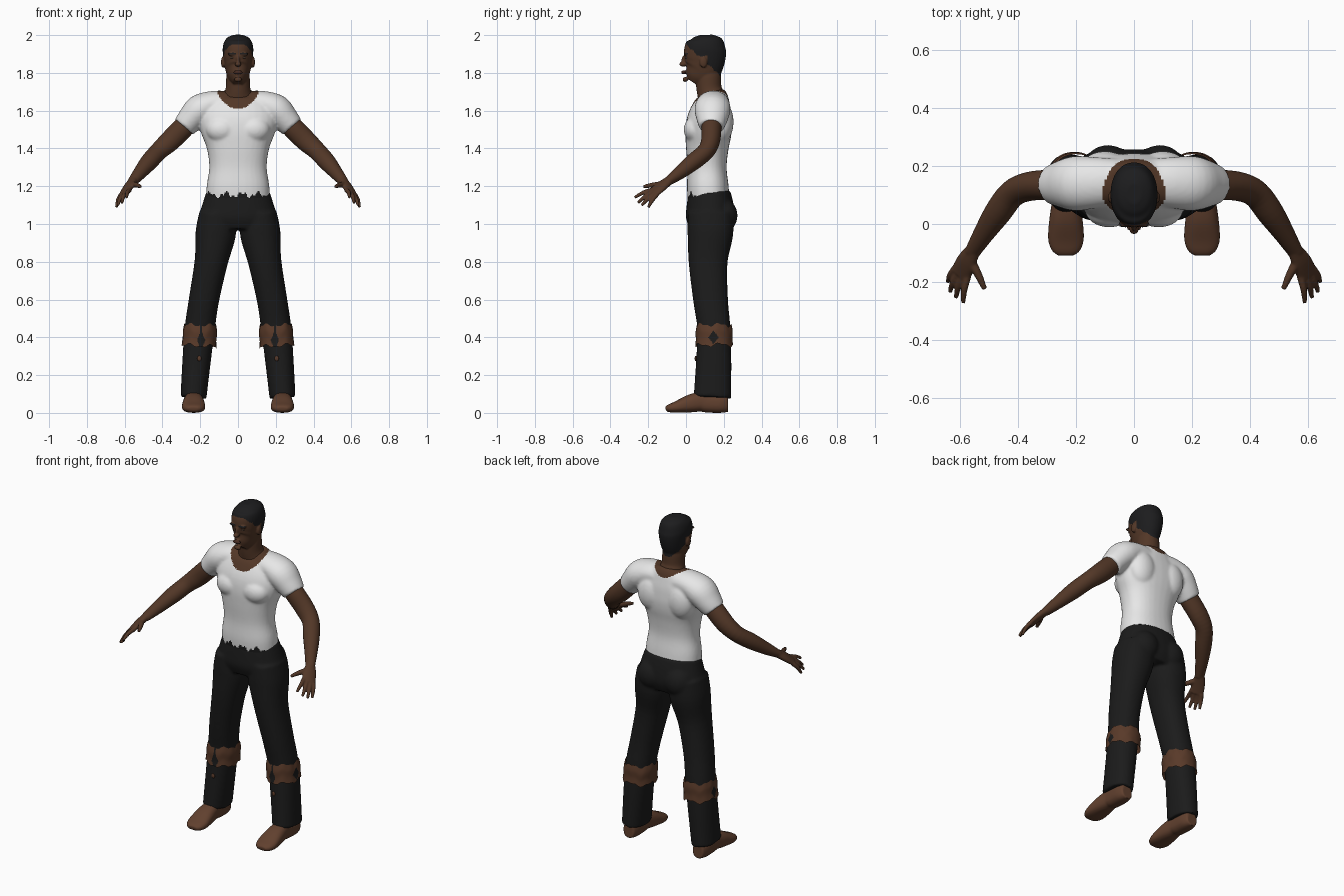
import bpy, bmesh, math
from mathutils import Vector, Matrix

cube = bpy.data.objects.get("Cube")
if cube:
    bpy.data.objects.remove(cube, do_unlink=True)


def material(name, r, g, b):
    m = bpy.data.materials.new(name)
    m.use_nodes = True
    m.diffuse_color = (r, g, b, 1)
    bsdf = m.node_tree.nodes["Principled BSDF"]
    bsdf.inputs["Base Color"].default_value = (r, g, b, 1)
    bsdf.inputs["Roughness"].default_value = 0.8
    return m


skin = material("dark skin", .085, .038, .02)
lip = material("lips", .06, .024, .016)
eye = material("eye", .16, .11, .08)
hair = material("black hair", .012, .012, .013)
white = material("white cotton", .8, .8, .8)
black = material("black denim", .011, .011, .011)
leather = material("brown leather", .12, .052, .028)
strap = material("brown strap", .1, .042, .022)


def catmull(p0, p1, p2, p3, t):
    return [.5 * (2 * b + (c - a) * t + (2 * a - 5 * b + 4 * c - d) * t * t
                  + (3 * b - a - 3 * c + d) * t ** 3)
            for a, b, c, d in zip(p0, p1, p2, p3)]


def smooth_path(rows, steps=4):
    out = []
    for i in range(len(rows) - 1):
        before, after = rows[max(i - 1, 0)], rows[min(i + 2, len(rows) - 1)]
        out += [catmull(before, rows[i], rows[i + 1], after, k / steps) for k in range(steps)]
    return out + [list(rows[-1])]


def tube(bm, rows, side=(1, 0, 0), power=2, segments=32, caps=True, mirror=1):
    """Loft superellipses; each row is x, y, z, half width, half depth."""
    path = smooth_path([(r[0] * mirror, *r[1:]) for r in rows])
    points = [Vector(r[:3]) for r in path]
    side = Vector((side[0] * mirror, side[1], side[2]))
    rings = []
    for i, r in enumerate(path):
        t = (points[min(i + 1, len(points) - 1)] - points[max(i - 1, 0)]).normalized()
        u = (side - t * side.dot(t)).normalized()
        v = t.cross(u)
        ring = []
        for k in range(segments):
            a = math.tau * k / segments
            c, s = math.cos(a), math.sin(a)
            c = math.copysign(abs(c) ** (2 / power), c)
            s = math.copysign(abs(s) ** (2 / power), s)
            ring.append(bm.verts.new(points[i] + u * c * r[3] + v * s * r[4]))
        rings.append(ring)
    for lower, upper in zip(rings, rings[1:]):
        for k in range(segments):
            n = (k + 1) % segments
            bm.faces.new((lower[k], lower[n], upper[n], upper[k]))
    if caps:
        bm.faces.new(rings[0][::-1])
        bm.faces.new(rings[-1])


def profile(rows, x=0):
    """Rows of height, front, back, half width become tube rows."""
    return [(x, (f + b) / 2, z, w, (b - f) / 2) for z, f, b, w in rows]


def ball(bm, center, size):
    m = Matrix.Translation(center) @ Matrix.Diagonal((*size, 1))
    bmesh.ops.create_uvsphere(bm, u_segments=24, v_segments=16, radius=1, matrix=m)


def finish(name, bm, mats, voxel=0, smoothing=0, rule=None):
    mesh = bpy.data.meshes.new(name)
    bm.to_mesh(mesh)
    bm.free()
    obj = bpy.data.objects.new(name, mesh)
    bpy.context.collection.objects.link(obj)
    bpy.ops.object.select_all(action='DESELECT')
    obj.select_set(True)
    bpy.context.view_layer.objects.active = obj
    if voxel:
        remesh = obj.modifiers.new("blend", 'REMESH')
        remesh.mode, remesh.voxel_size = 'VOXEL', voxel
        soften = obj.modifiers.new("soften", 'SMOOTH')
        soften.iterations = smoothing
        for m in list(obj.modifiers):
            bpy.ops.object.modifier_apply(modifier=m.name)
    mesh = obj.data
    mesh.materials.clear()
    for m in mats:
        mesh.materials.append(m)
    for p in mesh.polygons:
        p.material_index = rule(p.center) if rule else 0
    bpy.ops.object.shade_smooth_by_angle(angle=math.radians(50))
    return obj


# Shirt with sleeves, scooped neckline and ragged hem
bm = bmesh.new()
tube(bm, profile([(1.11, .012, .232, .168), (1.2, .005, .225, .166), (1.3, .008, .215, .152),
                  (1.4, .0, .225, .165), (1.48, -.004, .24, .195), (1.55, .005, .245, .21),
                  (1.62, .035, .24, .19), (1.67, .065, .225, .13), (1.7, .08, .2, .085)]), power=2.3)
for s in (1, -1):
    tube(bm, [(.05, .145, 1.64, .08, .065), (.13, .143, 1.637, .088, .068), (.2, .14, 1.605, .095, .082),
              (.25, .138, 1.555, .082, .072), (.287, .135, 1.513, .066, .062)], side=(0, 1, 0), mirror=s)
    ball(bm, (s * .085, .05, 1.5), (.085, .062, .07))
    ball(bm, (s * .1, .19, 1.54), (.085, .062, .11))


def shirt_rule(c):
    base = 1.61 + .055 * min(max((c.y - .06) / .14, 0), 1)
    if c.z > base + 6 * c.x ** 2:
        return 1
    ragged = .012 * math.sin(c.x * 75) + .008 * math.sin(c.x * 190) if c.y < .1 else 0
    return 2 if c.z < 1.155 + ragged else 0


finish("shirt", bm, [white, skin, black], .0075, 8, shirt_rule)

# Arms with hands
spread = (.045, .025, -.025)
for s, label in ((1, "left"), (-1, "right")):
    bm = bmesh.new()
    tube(bm, [(.25, .138, 1.55, .052, .052), (.29, .135, 1.51, .057, .053), (.36, .13, 1.44, .056, .05),
              (.42, .105, 1.385, .049, .046), (.47, .04, 1.33, .047, .045), (.52, -.035, 1.27, .036, .035),
              (.56, -.1, 1.222, .027, .022)], mirror=s)
    tube(bm, [(.555, -.09, 1.23, .026, .022), (.578, -.13, 1.2, .037, .02),
              (.6, -.175, 1.163, .04, .015)], side=spread, mirror=s)
    tips = [(.59, -.272, 1.14), (.615, -.255, 1.112), (.636, -.235, 1.098), (.643, -.2, 1.088)]
    for i, tip in enumerate(tips):
        k = Vector((.574, -.18, 1.18)) + Vector(spread) * i / 3
        mid = k.lerp(Vector(tip), .5) + Vector((.004, 0, .006))
        tube(bm, [(*k, .013, .013), (*mid, .0115, .0115), (*tip, .008, .008)],
             side=spread, segments=12, mirror=s)
    tube(bm, [(.57, -.115, 1.212, .017, .017), (.538, -.175, 1.206, .014, .014),
              (.516, -.225, 1.198, .009, .009)], segments=12, mirror=s)
    finish(label + "_arm", bm, [skin], .005, 3)

# Neck and head, with the hairline set by height
bm = bmesh.new()
tube(bm, profile([(1.62, .08, .2, .09), (1.68, .062, .2, .078), (1.72, .055, .188, .065),
                  (1.78, .05, .186, .062), (1.82, .05, .185, .055)]))
tube(bm, profile([(1.75, .004, .07, .026), (1.775, -.012, .12, .048), (1.81, -.014, .175, .064),
                  (1.85, -.01, .2, .073), (1.89, -.011, .211, .079), (1.93, -.008, .212, .081),
                  (1.965, .01, .202, .073), (1.988, .036, .175, .055), (2.001, .07, .14, .025)]), power=2.15)
ball(bm, (0, -.016, 1.846), (.017, .02, .013))
ball(bm, (0, -.012, 1.866), (.009, .012, .025))
ball(bm, (0, -.013, 1.803), (.026, .012, .011))
ball(bm, (0, -.004, 1.765), (.022, .014, .013))
for s in (1, -1):
    ball(bm, (s * .03, -.002, 1.899), (.026, .011, .008))
    ball(bm, (s * .08, .092, 1.857), (.01, .02, .03))


def head_rule(c):
    ear = abs(c.x) > .077 and c.z < 1.89 and c.y < .115
    if c.z > 1.95 - .9 * c.y + .004 * math.sin(c.y * 200) and not ear:
        return 1
    mouth = abs(c.x) < .026 and abs(c.z - 1.803) < .009 and c.y < 0
    brow = .012 < abs(c.x) < .05 and abs(c.z - 1.902) < .004 and c.y < .03
    return 2 if mouth else 1 if brow else 0


finish("head", bm, [skin, hair, lip], .0045, 4, head_rule)
for s, label in ((1, "left"), (-1, "right")):
    bm = bmesh.new()
    ball(bm, (s * .031, .001, 1.88), (.011, .006, .004))
    finish(label + "_eye", bm, [eye])

# Trousers
leg = [(1.06, .01, .25, .095, .11), (.95, .008, .25, .107, .118), (.8, .014, .22, .088, .142),
       (.6, .038, .222, .08, .18), (.45, .06, .235, .08, .202), (.3, .055, .24, .076, .217),
       (.15, .045, .24, .071, .23), (.08, .04, .24, .069, .236)]
leg_rows = [(x, (f + b) / 2, z, w, (b - f) / 2) for z, f, b, w, x in leg]
bm = bmesh.new()
tube(bm, profile([(1.17, .012, .234, .168), (1.1, .003, .252, .19), (1.03, .0, .258, .208),
                  (.97, .02, .235, .19)]), power=2.2)
for s in (1, -1):
    tube(bm, leg_rows, power=2.2, mirror=s)
    ball(bm, (s * .09, .195, 1.045), (.085, .078, .09))
finish("trousers", bm, [black], .0085, 6)


# Torn knee straps, with a split in front and a diamond gap outside
def strap_rule(c):
    x = abs(c.x)
    diamond = abs(c.y - .145) / .028 + abs(c.z - .4) / .036 < 1 and x > .24
    split = abs(x - .195) < .006 + .016 * max(0, 1 - abs(c.z - .385) / .04) and c.y < .12
    return 1 if diamond or split else 0


for s, label in ((1, "left"), (-1, "right")):
    bm = bmesh.new()
    tube(bm, [(.2, .149, .465, .084, .092), (.201, .149, .43, .09, .098), (.204, .149, .39, .089, .097),
              (.206, .149, .355, .092, .1)], power=2.2, segments=96, caps=False, mirror=s)
    for v in bm.verts:
        a = math.atan2(v.co.y - .149, v.co.x * s - .2)
        v.co.z += .007 * math.sin(5 * a) + .004 * math.sin(11 * a)
    bmesh.ops.subdivide_edges(bm, edges=bm.edges[:], cuts=1, use_grid_fill=True)
    finish(label + "_knee_strap", bm, [strap, black], rule=strap_rule)

    # Small leather patch on the shin
    bm = bmesh.new()
    ball(bm, (s * .205, .052, .288), (.011, .006, .014))
    finish(label + "_shin_patch", bm, [strap])

    # Shoe with a raised arch in front of the heel
    bm = bmesh.new()
    tube(bm, [(.235, .222, .05, .035, .045), (.235, .18, .05, .047, .05), (.235, .11, .055, .047, .053),
              (.235, .08, .06, .048, .052), (.235, .02, .049, .057, .047), (.235, -.05, .031, .062, .031),
              (.235, -.09, .024, .05, .021), (.235, -.108, .021, .03, .012)], power=2.5, mirror=s)
    finish(label + "_shoe", bm, [leather], .006, 4)
